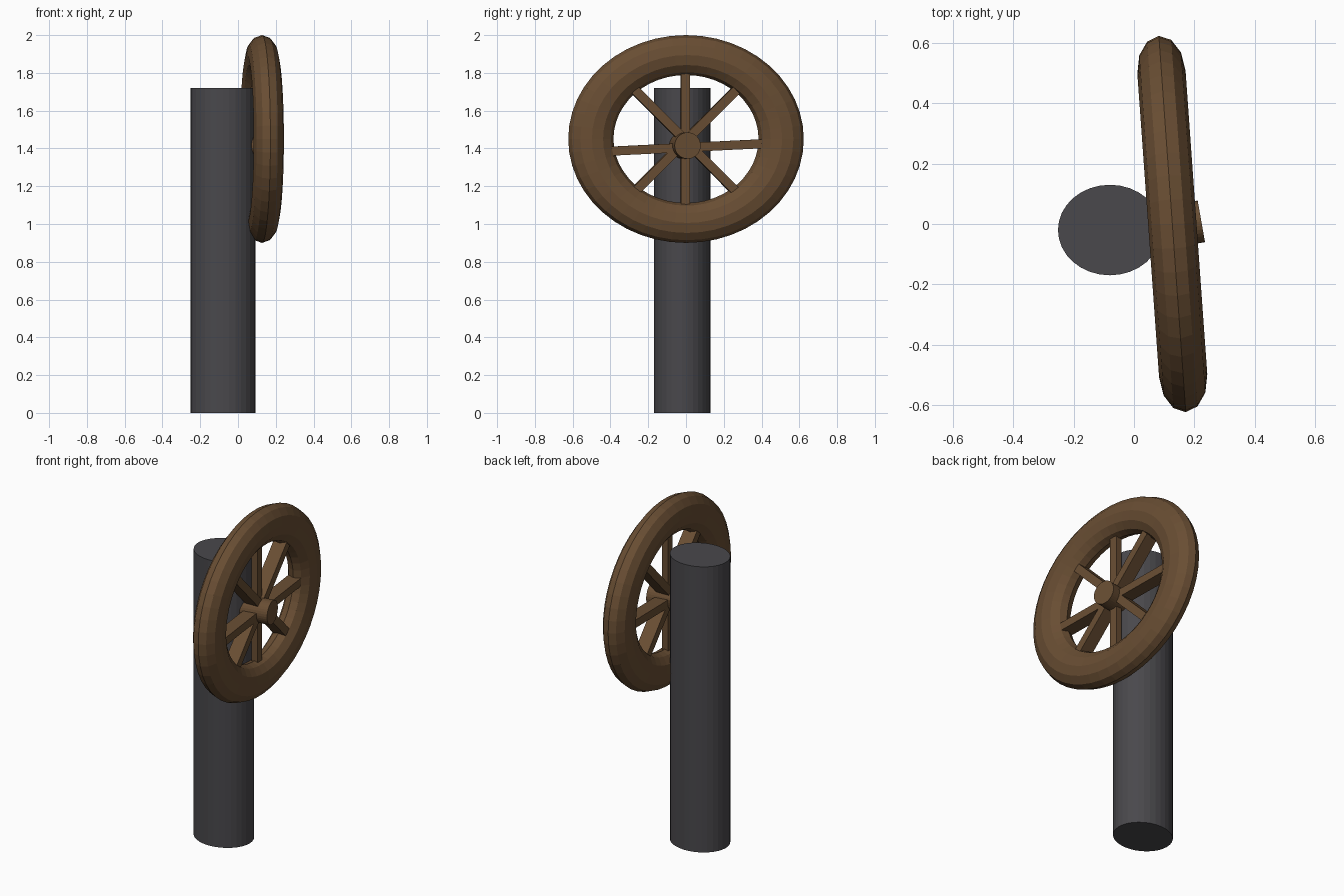
import bpy, math
from mathutils import Matrix, Vector

if "Cube" in bpy.data.objects:
    bpy.data.objects.remove(bpy.data.objects["Cube"])


def material(name, rgb):
    m = bpy.data.materials.new(name)
    m.diffuse_color = (*rgb, 1)
    m.use_nodes = True
    m.node_tree.nodes["Principled BSDF"].inputs["Base Color"].default_value = m.diffuse_color
    return m


WOOD = material("brown wood", (0.14, 0.075, 0.033))
METAL = material("dark grey", (0.067, 0.065, 0.072))


def finish(name, mat, matrix):
    ob = bpy.context.object
    ob.name = name
    ob.data.transform(matrix)
    ob.data.materials.append(mat)
    return ob


def turn(deg, axis):
    return Matrix.Rotation(math.radians(deg), 4, axis)


def move(x, y, z):
    return Matrix.Translation(Vector((x, y, z)))


# Oval post
bpy.ops.mesh.primitive_cylinder_add(vertices=32, radius=1, depth=1)
finish("post", METAL, move(-0.08, -0.02, 0.86) @ Matrix.Diagonal((0.172, 0.15, 1.72, 1)))

# Wheel rim: slightly oval ring turned a little about the vertical
bpy.ops.mesh.primitive_torus_add(major_segments=48, minor_segments=12,
                                 major_radius=0.505, minor_radius=0.12)
squash = Matrix.Diagonal((0.08 / 0.12, 1, 0.55 / 0.625, 1))
finish("wheel_rim", WOOD, move(0.127, 0, 1.45) @ turn(4.1, 'Z') @ squash @ turn(90, 'Y'))

# Hub, running back into the post
bpy.ops.mesh.primitive_cylinder_add(vertices=32, radius=0.07, depth=0.24)
finish("wheel_hub", WOOD, move(0.105, -0.012, 1.415) @ turn(10, 'Z') @ turn(90, 'Y'))

# Four bars through the hub make eight spokes: angle, length, depth, centre height
for i, (angle, length, depth, z) in enumerate([
        (0, 0.76, 0.04, 1.445), (45, 0.76, 0.08, 1.44),
        (92.8, 0.82, 0.08, 1.405), (-45, 0.76, 0.08, 1.44)]):
    bpy.ops.mesh.primitive_cube_add(size=1)
    finish(f"spoke_bar_{i + 1}", WOOD,
           move(0.127, -0.003, z) @ turn(4.1, 'Z') @ turn(angle, 'X')
           @ Matrix.Diagonal((depth, 0.048, length, 1)))
